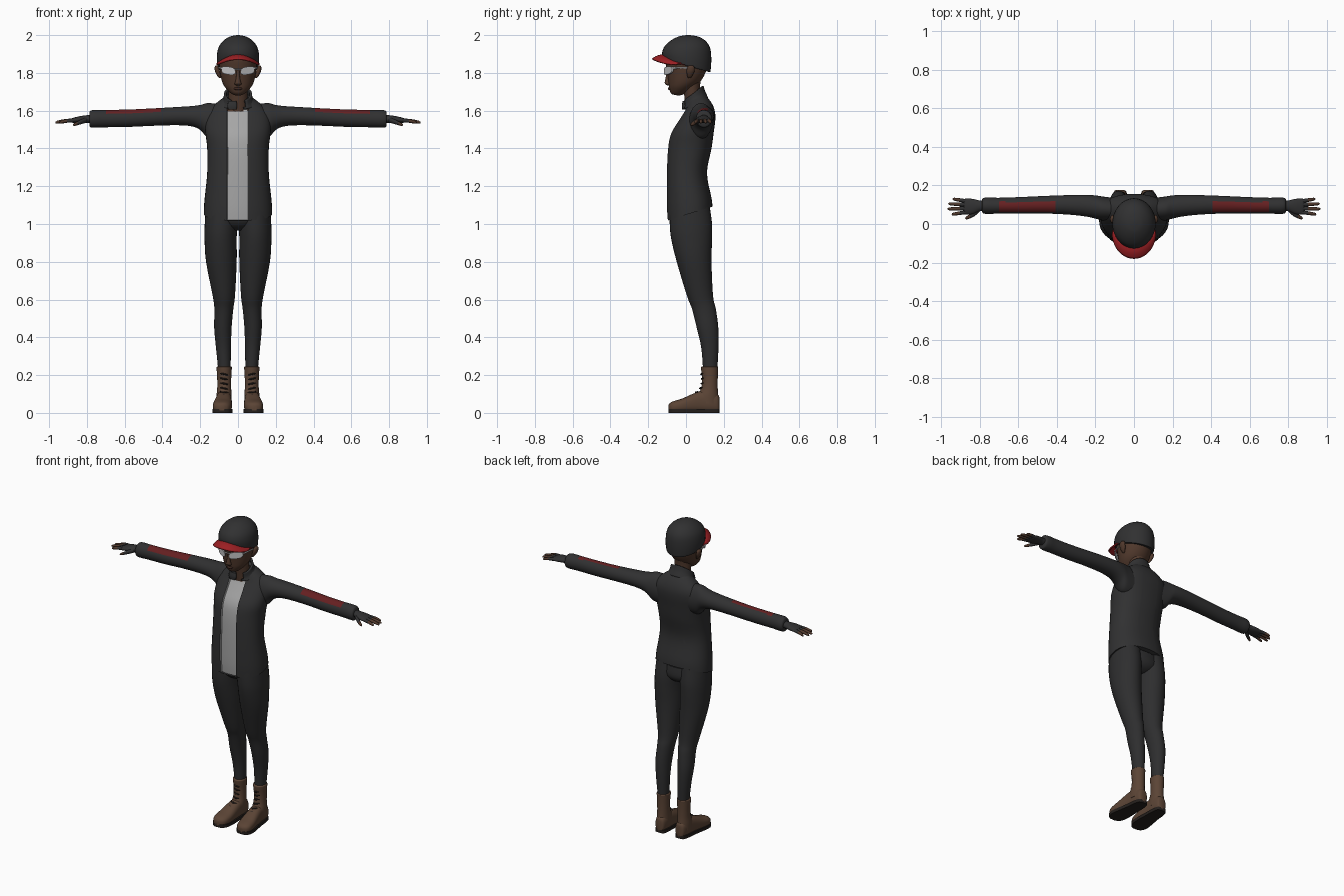
import bpy, bmesh, math
from mathutils import Vector


def mat(name, r, g, b):
    m = bpy.data.materials.new(name)
    m.diffuse_color = (r, g, b, 1)
    return m


CLOTH = mat("charcoal cloth", .030, .030, .031)
PANTS = mat("dark trousers", .027, .027, .028)
SHIRT = mat("grey shirt", .38, .38, .38)
SKIN = mat("brown skin", .080, .040, .025)
RED = mat("cap red", .33, .014, .017)
PATCH = mat("sleeve dark red", .13, .014, .015)
BOOT = mat("brown leather", .105, .058, .036)
SOLE = mat("dark sole", .018, .014, .012)
GLASS = mat("pale lens", .55, .55, .56)
LIP = mat("dark lip", .05, .022, .016)


def finish(name, bm, mats, mirror=False, thick=0):
    bmesh.ops.recalc_face_normals(bm, faces=bm.faces)
    me = bpy.data.meshes.new(name)
    bm.to_mesh(me)
    bm.free()
    for m in mats:
        me.materials.append(m)
    for p in me.polygons:
        p.use_smooth = True
    me.set_sharp_from_angle(angle=math.radians(50))
    ob = bpy.data.objects.new(name, me)
    bpy.context.collection.objects.link(ob)
    if thick:
        s = ob.modifiers.new("thickness", 'SOLIDIFY')
        s.thickness = thick
        s.offset = 0
    if mirror:
        ob.modifiers.new("mirror", 'MIRROR').use_clip = False
    return ob


def spline(rows, k):
    """Catmull-Rom through rows of numbers, k steps per gap."""
    out = []
    for i in range(len(rows) - 1):
        p = [rows[max(0, min(len(rows) - 1, i + j))] for j in (-1, 0, 1, 2)]
        for s in range(k):
            t = s / k
            out.append([b + .5 * t * (c - a + t * (2 * a - 5 * b + 4 * c - d + t * (3 * (b - c) + d - a)))
                        for a, b, c, d in zip(*p)])
    return out + [list(rows[-1])]


def loft_bm(axis, rows, n=32, k=4, e=1.0, caps=True):
    """Rings along an axis: (position, centre a, centre b, radius a, radius b[, tilt])."""
    rows = [tuple(r) + (0,) * (6 - len(r)) for r in rows]
    bm, rings = bmesh.new(), []
    for t, ca, cb, ra, rb, tilt in spline(rows, k):
        ring = []
        for i in range(n):
            w = 2 * math.pi * i / n
            c, s = math.cos(w), math.sin(w)
            a = ca + ra * math.copysign(abs(c) ** e, c)
            b = cb + rb * math.copysign(abs(s) ** e, s)
            u = t + tilt * (b - cb)
            ring.append(bm.verts.new({'x': (u, a, b), 'y': (a, u, b), 'z': (a, b, u)}[axis]))
        rings.append(ring)
    for r, q in zip(rings, rings[1:]):
        for i in range(n):
            bm.faces.new((r[i], r[(i + 1) % n], q[(i + 1) % n], q[i]))
    if caps:
        bm.faces.new(rings[0])
        bm.faces.new(rings[-1])
    bmesh.ops.recalc_face_normals(bm, faces=bm.faces)
    return bm


def loft(name, axis, rows, mats, mirror=False, rule=None, **kw):
    bm = loft_bm(axis, rows, **kw)
    if rule:
        for f in bm.faces:
            f.material_index = rule(f.calc_center_median(), f.normal)
    return finish(name, bm, mats, mirror)


# Jacket body, with the open front cut and sunk as a shirt strip
bm = loft_bm('z', [(1.055, 0, .02, .181, .12, .31), (1.12, 0, .015, .178, .12, .15),
                   (1.27, 0, .003, .163, .108), (1.40, 0, .018, .163, .117),
                   (1.48, 0, .032, .172, .114), (1.55, 0, .058, .172, .097),
                   (1.60, 0, .072, .155, .080), (1.64, 0, .068, .115, .064, .1),
                   (1.67, 0, .045, .068, .045, .5)], n=40, e=.88)
for x in (-.058, .055):
    bmesh.ops.bisect_plane(bm, geom=bm.verts[:] + bm.edges[:] + bm.faces[:],
                           plane_co=(x, 0, 0), plane_no=(1, 0, 0))
bm.normal_update()
strip = [f for f in bm.faces if -.058 < f.calc_center_median().x < .055
         and f.normal.y < -.1 and f.calc_center_median().y < .03 and f.normal.z > -.7]
for f in strip:
    f.material_index = 1 if f.calc_center_median().z < 1.605 else 2
bmesh.ops.inset_region(bm, faces=strip, thickness=.002, depth=-.010)
finish("jacket_body", bm, [CLOTH, SHIRT, SKIN])

# Standing collar, open at the front
bm = loft_bm('z', [(1.635, 0, .05, .088, .062, .5), (1.66, 0, .043, .073, .053, .75),
                   (1.69, 0, .037, .068, .050, .8)], caps=False)
bmesh.ops.delete(bm, geom=[f for f in bm.faces if abs(f.calc_center_median().x) < .036
                           and f.calc_center_median().y < .03], context='FACES')
finish("collar", bm, [CLOTH], thick=.012)

# Collar tab at the throat
loft("collar_tab", 'z', [(1.605, -.03, -.012, .022, .008), (1.625, -.03, -.012, .026, .010),
                         (1.65, -.03, -.010, .022, .008)], [CLOTH], n=16, e=.6)

# Sleeves with dark red panels on top
loft("sleeve", 'x', [(.10, .075, 1.54, .060, .095), (.16, .080, 1.548, .062, .092),
                     (.20, .088, 1.564, .060, .066), (.25, .095, 1.571, .056, .053),
                     (.33, .099, 1.571, .051, .048), (.45, .100, 1.566, .046, .046),
                     (.58, .097, 1.560, .043, .046), (.70, .095, 1.558, .041, .046),
                     (.755, .095, 1.557, .043, .047), (.78, .095, 1.556, .040, .044),
                     (.787, .095, 1.556, .033, .034)], [CLOTH, PATCH], mirror=True, k=6,
     rule=lambda c, n: int(.41 < c.x < .70 and n.z > .5 and .055 < c.y < .115))

# Fingerless gloves and fingers
loft("gloved_palm", 'x', [(.77, .095, 1.556, .026, .022), (.80, .094, 1.556, .028, .020),
                          (.835, .091, 1.553, .039, .018), (.87, .090, 1.549, .042, .014),
                          (.882, .090, 1.548, .036, .009)], [CLOTH], mirror=True, n=24)
for i, (y0, y1, tip) in enumerate([(.062, .050, .945), (.081, .078, .967),
                                   (.100, .105, .963), (.118, .130, .94)]):
    rows = [(.865 + (tip - .865) * f, y0 + (y1 - y0) * f, 1.549 - .012 * f * f, r, r)
            for f, r in ((0, .0105), (.5, .0095), (.85, .008), (.97, .005), (1, .001))]
    loft(f"finger_{i + 1}", 'x', rows, [CLOTH, SKIN], mirror=True, n=12,
         rule=lambda c, n: int(c.x > .905))
loft("thumb", 'x', [(.80, .078, 1.551, .014, .014), (.825, .056, 1.543, .014, .013),
                    (.85, .040, 1.533, .011, .010), (.868, .032, 1.526, .008, .007),
                    (.875, .030, 1.524, .001, .001)], [CLOTH, SKIN], mirror=True, n=12,
     rule=lambda c, n: int(c.x > .848))

# Trousers
loft("trouser_leg", 'z', [(.21, .073, .128, .032, .036), (.25, .073, .128, .034, .039),
                          (.35, .077, .126, .040, .046), (.45, .080, .114, .046, .057),
                          (.55, .075, .095, .050, .063), (.62, .075, .074, .059, .069),
                          (.80, .088, .043, .081, .092), (.92, .092, .030, .085, .108),
                          (1.0, .090, .026, .086, .112), (1.09, .086, .020, .084, .106)],
     [PANTS], mirror=True)
loft("trouser_seat", 'z', [(.965, 0, .028, .06, .05), (.985, 0, .027, .11, .085),
                           (1.02, 0, .024, .155, .106), (1.08, 0, .02, .16, .105)], [PANTS])

# Boots: shaft, foot, sole and laces
loft("boot_shaft", 'z', [(.05, .074, .115, .040, .060), (.09, .074, .115, .040, .056),
                         (.13, .073, .124, .037, .044), (.18, .073, .127, .037, .041),
                         (.23, .073, .125, .040, .045), (.243, .073, .125, .040, .045),
                         (.246, .073, .125, .033, .036)], [BOOT], mirror=True)
foot = [(.177, .072, .045, .015, .035), (.168, .072, .050, .030, .048), (.13, .073, .058, .038, .058),
        (.08, .075, .058, .041, .058), (.03, .078, .049, .046, .049), (-.02, .082, .038, .050, .038),
        (-.06, .085, .032, .047, .032), (-.083, .086, .028, .034, .026), (-.093, .086, .025, .014, .016)]
bm = loft_bm('y', foot, e=.8)
for v in bm.verts:
    v.co.z = max(v.co.z, .012)
finish("boot_foot", bm, [BOOT], mirror=True)
bm = loft_bm('y', [(y, a, .02, ra * 1.06, .02) for y, a, b, ra, rb in foot], e=.4)
for v in bm.verts:
    v.co.z = 0 if v.co.z < .0199 else .02
finish("boot_sole", bm, [SOLE], mirror=True)
for i, (y, z) in enumerate([(.028, .092), (.052, .108), (.075, .130), (.083, .155), (.084, .18), (.081, .205)]):
    loft(f"boot_lace_{i + 1}", 'x', [(.052, y + .010, z - .004, .003, .003), (.073, y, z, .006, .005),
                                     (.094, y + .010, z + .004, .003, .003)], [SOLE], mirror=True, n=10)

# Neck and head
loft("neck", 'z', [(1.58, 0, .05, .055, .048), (1.66, 0, .036, .050, .043),
                   (1.72, 0, .030, .052, .044), (1.78, 0, .03, .055, .05)], [SKIN])
loft("head", 'z', [(1.683, 0, -.058, .018, .016, -.2), (1.692, 0, -.050, .037, .034, -.2),
                   (1.72, 0, -.030, .066, .060, -.1), (1.75, 0, -.010, .083, .083),
                   (1.79, 0, 0, .093, .098), (1.83, 0, .003, .098, .108),
                   (1.88, 0, .003, .100, .112), (1.93, 0, .003, .08, .09)], [SKIN])
loft("nose", 'z', [(1.732, 0, -.090, .008, .006), (1.742, 0, -.097, .019, .014),
                   (1.755, 0, -.098, .014, .014), (1.785, 0, -.096, .009, .010),
                   (1.81, 0, -.098, .008, .008)], [SKIN], n=16)
loft("lips", 'x', [(-.027, -.076, 1.718, .003, .002), (-.012, -.087, 1.717, .007, .007),
                   (.012, -.087, 1.717, .007, .007), (.027, -.076, 1.718, .003, .002)], [LIP], n=12)
loft("ear", 'z', [(1.772, .094, .018, .004, .006), (1.785, .100, .020, .010, .014),
                  (1.81, .109, .024, .013, .021), (1.832, .112, .026, .011, .018),
                  (1.84, .110, .026, .004, .007)], [SKIN], mirror=True, n=16)

# Glasses: lenses, bridge and side arms
bm = loft_bm('y', [(-.004, .051, 1.812, .037, .021), (.004, .051, 1.812, .037, .021)], e=.7, k=1)
for v in bm.verts:
    v.co.z += (v.co.x - .051) * .15
    v.co.y += -.113 + 5.5 * v.co.x ** 2
finish("lens", bm, [GLASS], mirror=True)
loft("glasses_bridge", 'x', [(-.02, -.112, 1.82, .004, .004), (.02, -.112, 1.82, .004, .004)],
     [GLASS], n=10, k=1)
loft("glasses_arm", 'y', [(-.07, .090, 1.825, .004, .006), (-.03, .099, 1.827, .003, .004),
                          (.02, .103, 1.826, .003, .004)], [GLASS], mirror=True, n=10)

# Cap dome, brim and top button
loft("cap_dome", 'z', [(1.838, 0, .003, .106, .122, -.28), (1.845, 0, .003, .110, .127, -.27),
                       (1.89, 0, .004, .112, .130, -.14), (1.935, 0, .007, .103, .121, -.04),
                       (1.968, 0, .010, .080, .095), (1.990, 0, .012, .048, .058),
                       (1.998, 0, .012, .020, .024), (2.0, 0, .012, .002, .002)], [CLOTH])
bm = bmesh.new()
grid = []
for j in range(7):
    v, line = j / 6, []
    for i in range(33):
        a = math.radians(-86 + 172 * i / 32)
        s, c = math.sin(a), math.cos(a)
        inner = Vector((.106 * s, .003 - .122 * c, 1.893 - .048 * s * s))
        outer = Vector((.111 * s, -.045 - .133 * c, 1.872 - .030 * s * s))
        line.append(bm.verts.new(inner.lerp(outer, v) + Vector((0, 0, .006 * math.sin(math.pi * v)))))
    grid.append(line)
for r, q in zip(grid, grid[1:]):
    for i in range(32):
        bm.faces.new((r[i], r[i + 1], q[i + 1], q[i]))
finish("cap_brim", bm, [RED], thick=.009)
loft("cap_button", 'z', [(1.955, 0, .085, .010, .010), (1.972, 0, .085, .009, .009),
                         (1.977, 0, .085, .003, .003)], [CLOTH], n=12)
